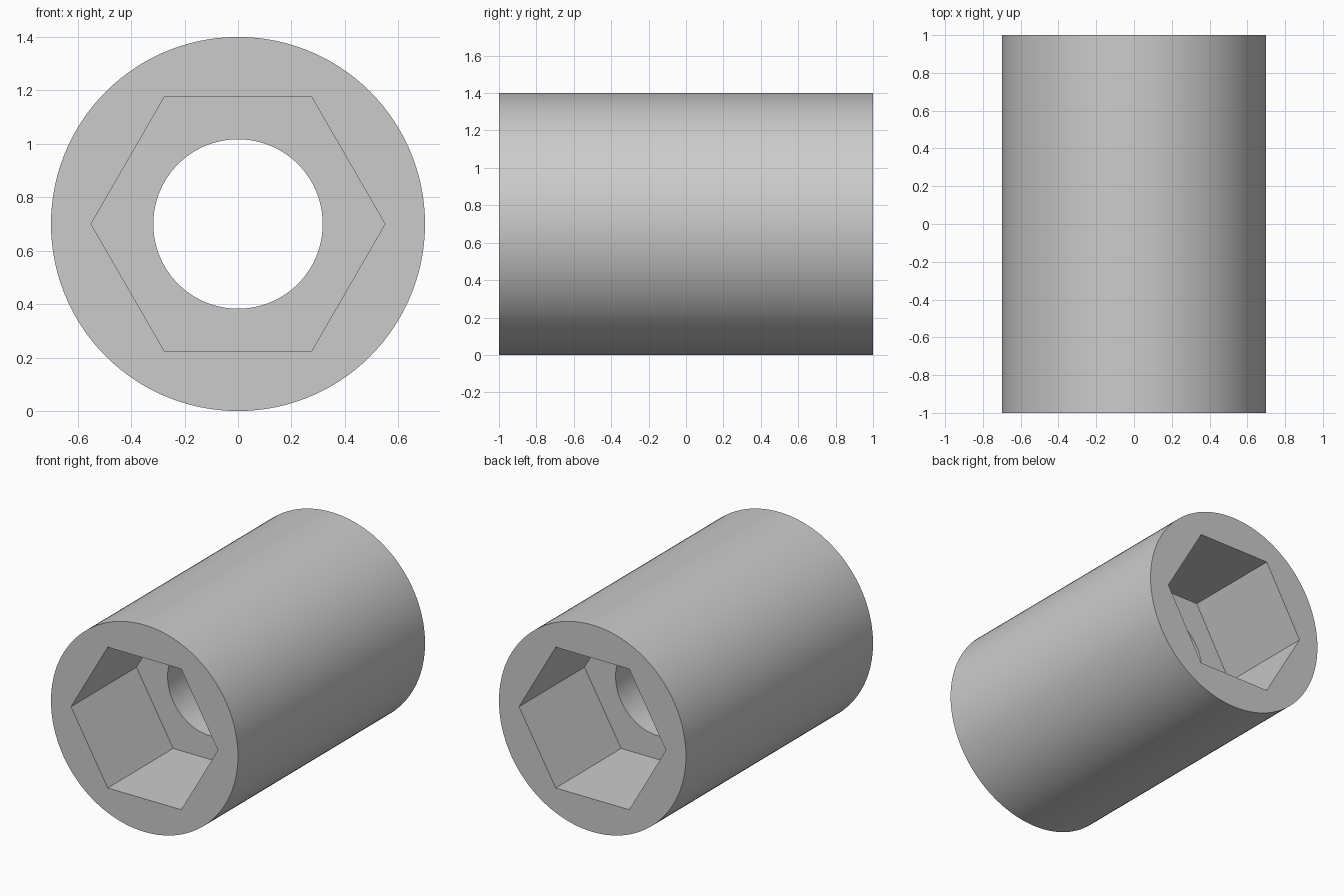
import bpy
import bmesh
from math import sin, cos, pi, radians

if "Cube" in bpy.data.objects:
    bpy.data.objects.remove(bpy.data.objects["Cube"], do_unlink=True)

SIDES = 120            # a multiple of six, so the hexagon corners fall on vertices
RADIUS = 0.70
BORE = 0.317
HEX_CORNER = 0.55
HALF_LENGTH = 1.0
SOCKET_END = 0.30      # distance of the socket floors from the middle


def circle(radius):
    return lambda angle: radius


def hexagon(corner):
    return lambda angle: corner * cos(pi / 6) / cos(angle % (pi / 3) - pi / 6)


def add_ring(bm, shape, y):
    verts = []
    for i in range(SIDES):
        # Half-step within each sixth keeps the angle clear of rounding at corners
        angle = 2 * pi * i / SIDES
        r = shape(angle + 1e-9)
        verts.append(bm.verts.new((r * cos(angle), y, RADIUS + r * sin(angle))))
    return verts


# Grey material
grey = bpy.data.materials.new("grey")
grey.use_nodes = True
colour = (0.6, 0.6, 0.6, 1.0)
grey.diffuse_color = colour
grey.node_tree.nodes["Principled BSDF"].inputs["Base Color"].default_value = colour

# Sleeve: outer wall, hexagonal socket at each end, round bore between
outer, socket, bore = circle(RADIUS), hexagon(HEX_CORNER), circle(BORE)
sections = [
    (outer, -HALF_LENGTH), (outer, HALF_LENGTH),
    (socket, HALF_LENGTH), (socket, SOCKET_END),
    (bore, SOCKET_END), (bore, -SOCKET_END),
    (socket, -SOCKET_END), (socket, -HALF_LENGTH),
]
bm = bmesh.new()
rings = [add_ring(bm, shape, y) for shape, y in sections]
for a, b in zip(rings, rings[1:] + rings[:1]):
    for i in range(SIDES):
        j = (i + 1) % SIDES
        bm.faces.new((a[i], a[j], b[j], b[i]))
bmesh.ops.recalc_face_normals(bm, faces=bm.faces)

mesh = bpy.data.meshes.new("socket_sleeve")
bm.to_mesh(mesh)
bm.free()
mesh.materials.append(grey)
sleeve = bpy.data.objects.new("socket_sleeve", mesh)
bpy.context.collection.objects.link(sleeve)

# Smooth round walls, sharp rims and hexagon corners
bpy.ops.object.select_all(action="DESELECT")
sleeve.select_set(True)
bpy.context.view_layer.objects.active = sleeve
bpy.ops.object.shade_smooth_by_angle(angle=radians(30))
